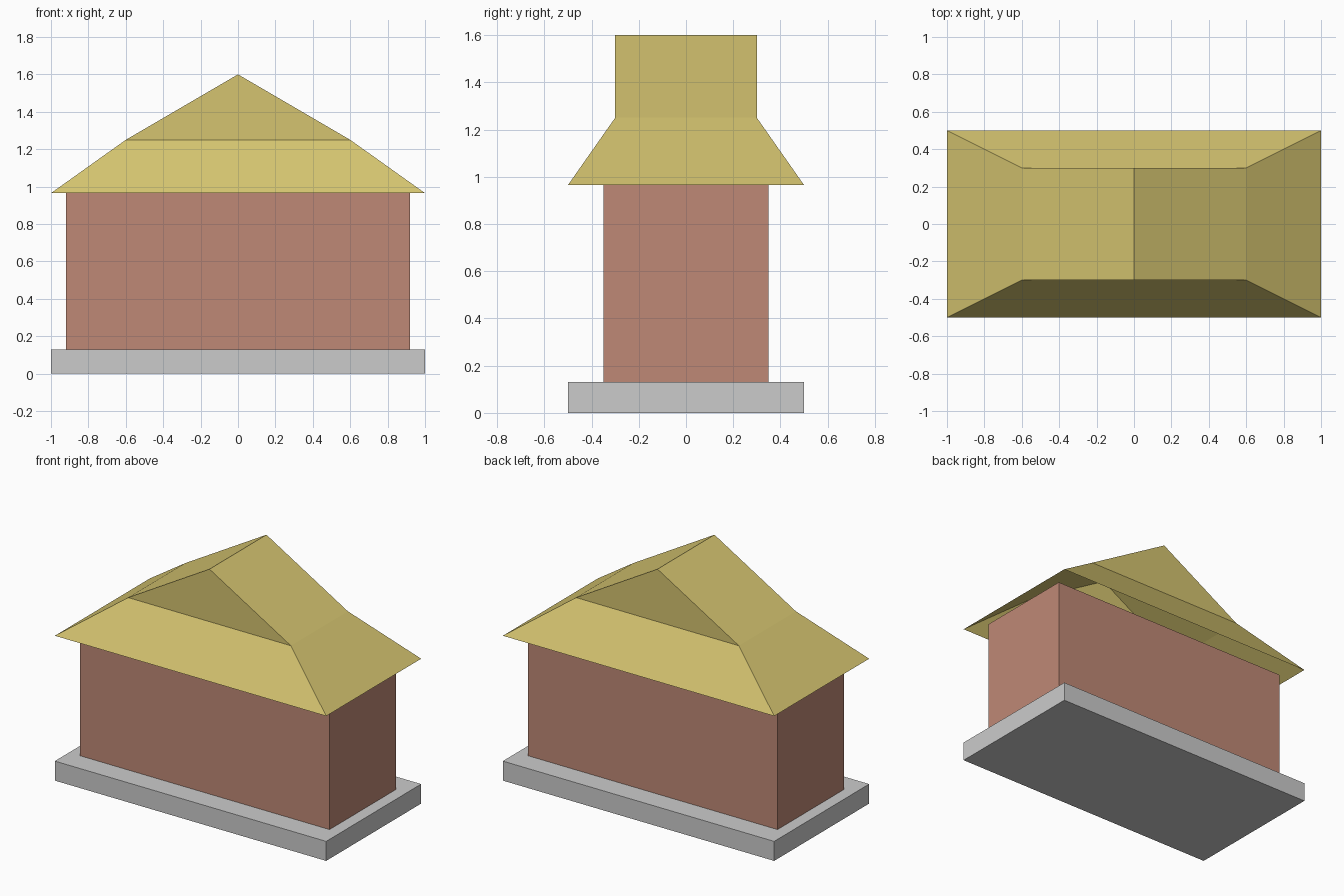
import bpy, bmesh

if "Cube" in bpy.data.objects:
    bpy.data.objects.remove(bpy.data.objects["Cube"])


def paint(obj, name, rgb):
    mat = bpy.data.materials.new(name)
    mat.diffuse_color = (*rgb, 1)
    mat.use_nodes = True
    mat.node_tree.nodes["Principled BSDF"].inputs["Base Color"].default_value = mat.diffuse_color
    obj.data.materials.append(mat)


def box(name, hx, hy, z0, z1):
    bpy.ops.mesh.primitive_cube_add(size=2, location=(0, 0, (z0 + z1) / 2))
    obj = bpy.context.object
    obj.name = name
    obj.scale = (hx, hy, (z1 - z0) / 2)
    bpy.ops.object.transform_apply(location=False, rotation=False, scale=True)
    return obj


# Plinth and walls
box("base_slab", 1.0, 0.5, 0.0, 0.13)
walls = box("walls", 0.92, 0.35, 0.13, 0.965)
paint(walls, "brick", (0.52, 0.25, 0.18))

# Hip-and-gable roof shell, open underneath
bm = bmesh.new()


def ring(hx, hy, z):
    return [bm.verts.new((sx * hx, sy * hy, z))
            for sx, sy in ((-1, -1), (1, -1), (1, 1), (-1, 1))]


eave, hip = ring(1.0, 0.5, 0.965), ring(0.6, 0.3, 1.25)
front, back = (bm.verts.new((0, y, 1.6)) for y in (-0.3, 0.3))

# Lower skirt
for i in range(4):
    j = (i + 1) % 4
    bm.faces.new((eave[i], eave[j], hip[j], hip[i]))
# Upper gables and slopes
bm.faces.new((hip[0], hip[1], front))
bm.faces.new((hip[2], hip[3], back))
bm.faces.new((hip[1], hip[2], back, front))
bm.faces.new((hip[3], hip[0], front, back))

mesh = bpy.data.meshes.new("roof")
bm.to_mesh(mesh)
bm.free()
roof = bpy.data.objects.new("roof", mesh)
bpy.context.collection.objects.link(roof)
paint(roof, "thatch", (0.66, 0.55, 0.16))
